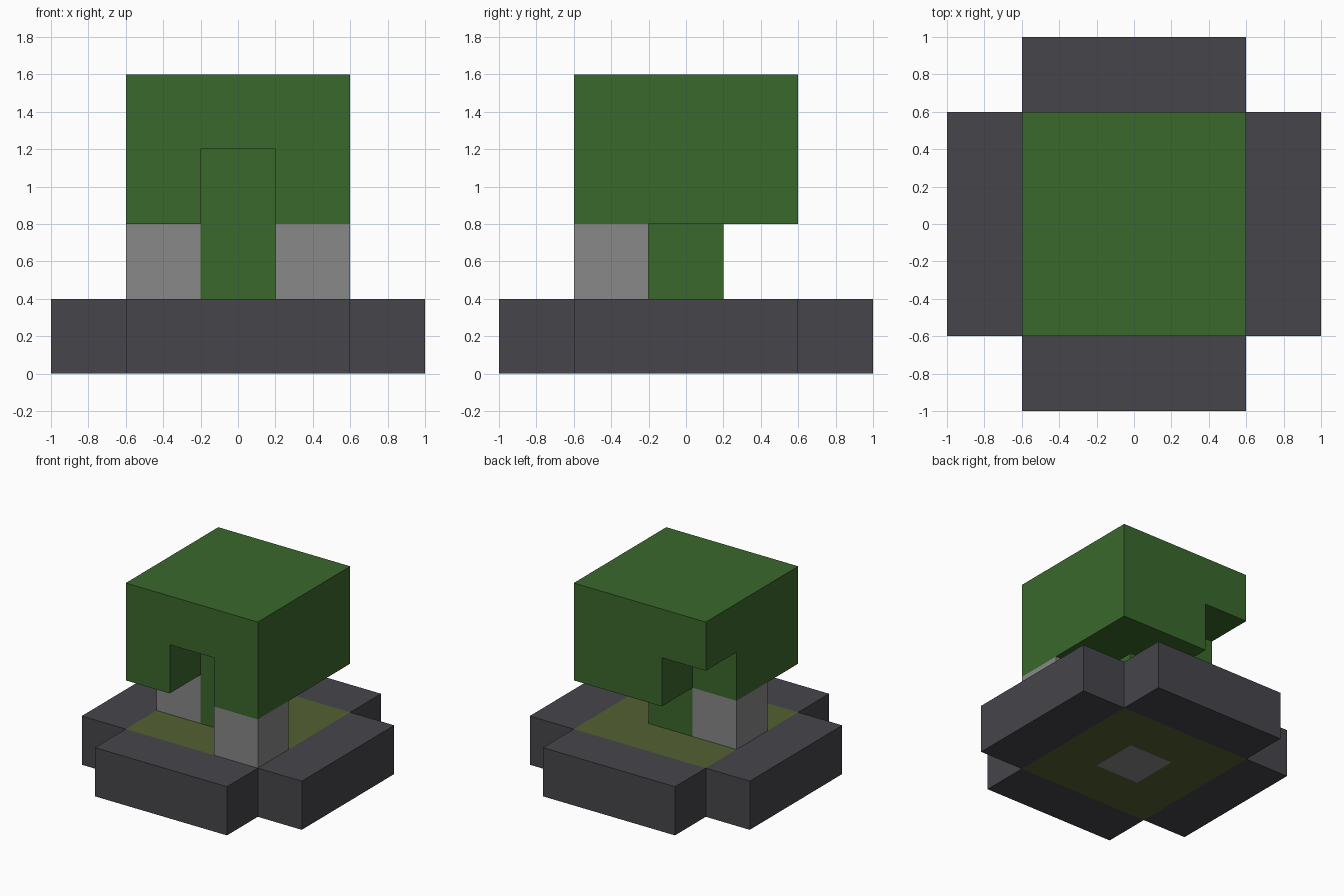
import bpy, bmesh
from mathutils import Vector

if "Cube" in bpy.data.objects:
    bpy.data.objects.remove(bpy.data.objects["Cube"], do_unlink=True)

S = 0.4  # side of one block cell


def material(name, rgb):
    m = bpy.data.materials.new(name)
    m.use_nodes = True
    m.diffuse_color = (*rgb, 1)
    bsdf = next(n for n in m.node_tree.nodes if n.type == 'BSDF_PRINCIPLED')
    bsdf.inputs["Base Color"].default_value = (*rgb, 1)
    bsdf.inputs["Roughness"].default_value = 0.9
    return m


green = material("leaf green", (0.042, 0.138, 0.025))
grey = material("light grey", (0.246, 0.246, 0.246))
dark = material("dark grey", (0.061, 0.060, 0.069))
olive = material("olive", (0.088, 0.118, 0.033))


def block_part(name, cells, mats, rule=None):
    """Solid skin around a set of grid cells, with flat regions merged."""
    cells = set(cells)
    bm = bmesh.new()
    for cell in cells:
        centre = Vector((cell[0], cell[1], cell[2] + 0.5)) * S
        for axis in range(3):
            for sign in (-1, 1):
                step = [0, 0, 0]
                step[axis] = sign
                if tuple(a + b for a, b in zip(cell, step)) in cells:
                    continue
                n = Vector(step)
                u = Vector((n.y, n.z, n.x))
                v = n.cross(u)
                verts = [bm.verts.new(centre + (n + u * a + v * b) * S / 2)
                         for a, b in ((-1, -1), (1, -1), (1, 1), (-1, 1))]
                face = bm.faces.new(verts)
                if rule:
                    face.material_index = rule(cell)
    bmesh.ops.remove_doubles(bm, verts=bm.verts, dist=0.001)
    bmesh.ops.recalc_face_normals(bm, faces=bm.faces)
    bmesh.ops.dissolve_limit(bm, angle_limit=0.01, verts=bm.verts,
                             edges=bm.edges, delimit={'MATERIAL'})
    mesh = bpy.data.meshes.new(name)
    bm.to_mesh(mesh)
    bm.free()
    for m in mats:
        mesh.materials.append(m)
    obj = bpy.data.objects.new(name, mesh)
    bpy.context.collection.objects.link(obj)
    return obj


R = (-1, 0, 1)
square = [(i, j) for i in R for j in R]

# Ground slab, grey at its centre
block_part("ground", [(i, j, 0) for i, j in square], [olive, grey],
           lambda c: int(c[:2] == (0, 0)))

# Four border blocks around the ground
for side, s in (("left", 1), ("right", -1)):
    block_part("border_" + side, [(2 * s, j, 0) for j in R], [dark])
for side, s in (("back", 1), ("front", -1)):
    block_part("border_" + side, [(i, 2 * s, 0) for i in R], [dark])

# Two posts under the canopy
block_part("post_front", [(1, -1, 1)], [grey])
block_part("post_side", [(-1, 0, 1)], [grey])

# Canopy with two notches in its lower layer, and the trunk below it
notches = {(0, -1), (-1, 1)}
canopy = [(i, j, 3) for i, j in square]
canopy += [(i, j, 2) for i, j in square if (i, j) not in notches]
block_part("canopy_and_trunk", canopy + [(0, 0, 1)], [green])
